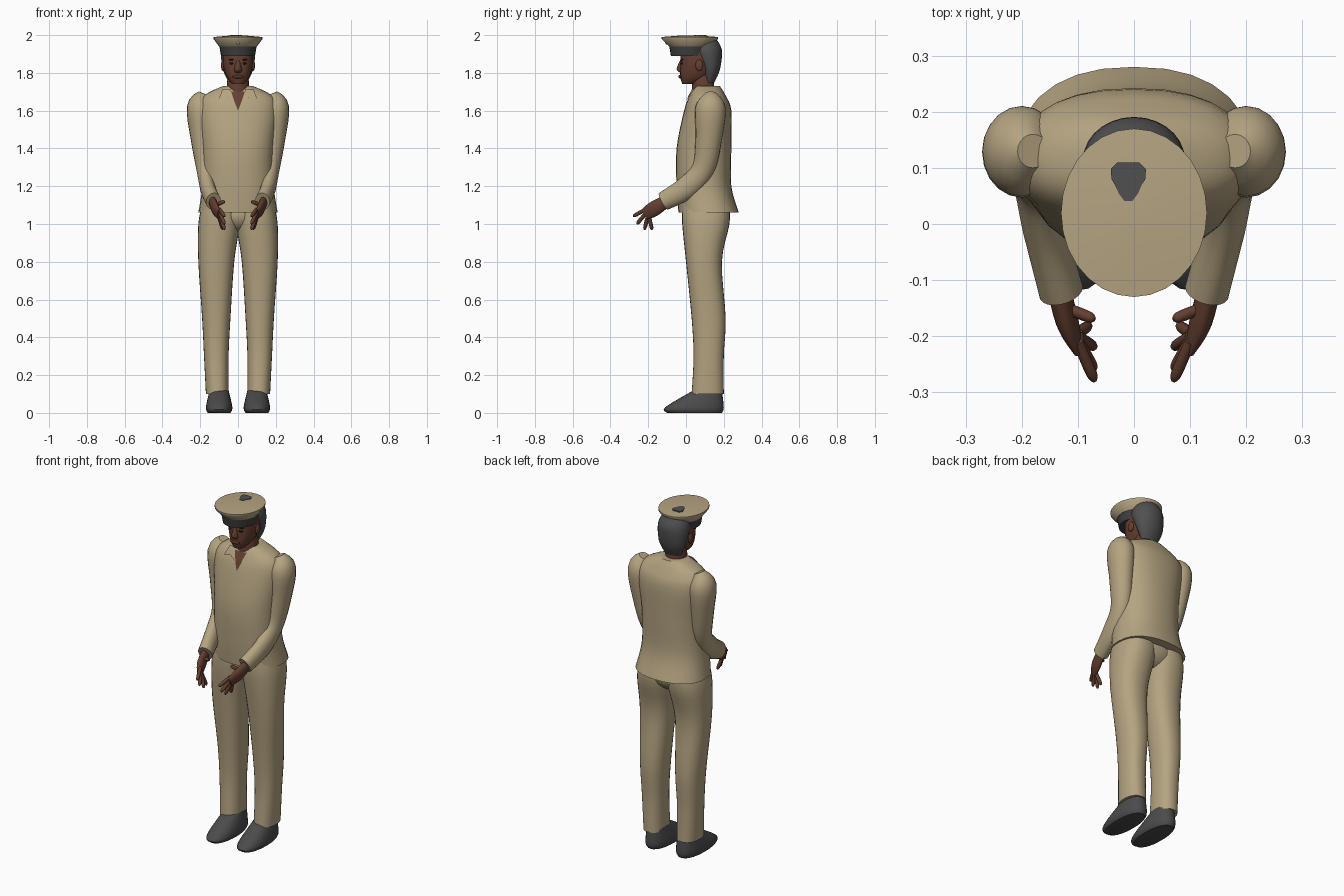
import bpy, bmesh
from math import sin, cos, pi, radians, copysign
from mathutils import Vector

if "Cube" in bpy.data.objects:
    bpy.data.objects.remove(bpy.data.objects["Cube"])


def material(name, red, green, blue):
    mat = bpy.data.materials.new(name)
    mat.use_nodes = True
    mat.diffuse_color = (red, green, blue, 1)
    shader = mat.node_tree.nodes["Principled BSDF"]
    shader.inputs["Base Color"].default_value = mat.diffuse_color
    shader.inputs["Roughness"].default_value = 0.8
    return mat


KHAKI = material("khaki cloth", 0.46, 0.37, 0.22)
SKIN = material("brown skin", 0.13, 0.05, 0.03)
LIPS = material("lip brown", 0.1, 0.03, 0.02)
HAIR = material("grey hair", 0.08, 0.08, 0.08)
BAND = material("dark band", 0.05, 0.05, 0.05)
SHOE = material("shoe leather", 0.07, 0.07, 0.07)
EYE = material("eye black", 0.01, 0.01, 0.01)


def finish(name, bm, mat, mirror=False):
    """Turn the bmesh into a smooth shaded object, mirrored if asked."""
    bmesh.ops.recalc_face_normals(bm, faces=bm.faces)
    mesh = bpy.data.meshes.new(name)
    bm.to_mesh(mesh)
    bm.free()
    mesh.materials.append(mat)
    obj = bpy.data.objects.new(name, mesh)
    bpy.context.collection.objects.link(obj)
    bpy.ops.object.select_all(action="DESELECT")
    obj.select_set(True)
    bpy.context.view_layer.objects.active = obj
    bpy.ops.object.shade_smooth_by_angle(angle=radians(45))
    if mirror:
        modifier = obj.modifiers.new("Mirror", "MIRROR")
        modifier.use_mirror_merge = False
    return obj


def smooth_rows(rows, steps):
    """Fill in rows along a spline that passes through the given ones."""
    keys = [Vector(row) for row in rows]
    padded = [keys[0]] + keys + [keys[-1]]
    result = []
    for before, start, end, after in zip(padded, padded[1:], padded[2:], padded[3:]):
        for step in range(steps):
            t = step / steps
            leave, arrive = (end - before) / 2, (after - start) / 2
            cubic = (start - end) * 2 + leave + arrive
            square = (end - start) * 3 - leave * 2 - arrive
            result.append(start + leave * t + square * t**2 + cubic * t**3)
    return result + [keys[-1]]


def skin_rings(rings):
    """Bridge successive rings of points and cap both ends."""
    bm = bmesh.new()
    loops = [[bm.verts.new(point) for point in ring] for ring in rings]
    count = len(loops[0])
    for low, high in zip(loops, loops[1:]):
        for i in range(count):
            j = (i + 1) % count
            bm.faces.new((low[i], low[j], high[j], high[i]))
    bm.faces.new(loops[0])
    bm.faces.new(loops[-1])
    return bm


def loft(name, rows, mat, mirror=False, power=2.3, sides=28, steps=4):
    """Stack rounded sections: height, front, back, right and left limits."""
    def rounded(value):
        return copysign(abs(value) ** (2 / power), value)

    rings = []
    for z, front, back, right, left in smooth_rows(rows, steps):
        angles = [2 * pi * i / sides for i in range(sides)]
        rings.append([((left + right + (left - right) * rounded(cos(a))) / 2,
                       (back + front + (back - front) * rounded(sin(a))) / 2,
                       z) for a in angles])
    return finish(name, skin_rings(rings), mat, mirror)


def centred(name, rows, mat, **options):
    """Loft whose rows give one half width instead of two limits."""
    rows = [(z, front, back, -half, half) for z, front, back, half in rows]
    return loft(name, rows, mat, **options)


def limb(name, rows, mat, sides=20):
    """Mirrored tube along a path: x, y, z, half width, half depth."""
    rows = smooth_rows(rows, 4)
    points = [Vector(row[:3]) for row in rows]
    befores, afters = points[:1] + points[:-1], points[1:] + points[-1:]
    rings = []
    for point, before, after, row in zip(points, befores, afters, rows):
        along = (after - before).normalized()
        side = Vector((1, 0, 0))
        side = (side - along * side.dot(along)).normalized()
        up = along.cross(side)
        angles = [2 * pi * i / sides for i in range(sides)]
        rings.append([point + side * row[3] * cos(a) + up * row[4] * sin(a)
                      for a in angles])
    return finish(name, skin_rings(rings), mat, mirror=True)


def ball(name, centre, size, mat, mirror=False):
    bm = bmesh.new()
    bmesh.ops.create_uvsphere(bm, u_segments=20, v_segments=12, radius=1)
    bmesh.ops.scale(bm, vec=size, verts=bm.verts)
    bmesh.ops.translate(bm, vec=centre, verts=bm.verts)
    return finish(name, bm, mat, mirror)


def overlay(name, outline, target, mat, offset):
    """Mirrored thin patch, drawn from the front and laid on the target."""
    bm = bmesh.new()
    bm.faces.new([bm.verts.new((x, -0.3, z)) for x, z in outline])
    bmesh.ops.triangulate(bm, faces=bm.faces)
    bmesh.ops.subdivide_edges(bm, edges=bm.edges, cuts=6, use_grid_fill=True)
    wrap = finish(name, bm, mat, mirror=True).modifiers.new("Lay", "SHRINKWRAP")
    wrap.target = target
    wrap.wrap_method = "PROJECT"
    wrap.use_project_y = True
    wrap.use_positive_direction = True
    wrap.wrap_mode = "ABOVE_SURFACE"
    wrap.offset = offset


# Trousers and shoes
loft("trouser_legs", [
    (0.1, 0.03, 0.2, 0.05, 0.17), (0.3, 0.04, 0.2, 0.05, 0.18),
    (0.5, 0.03, 0.21, 0.04, 0.19), (0.8, 0, 0.19, 0.02, 0.21),
    (1, -0.02, 0.23, -0.01, 0.21), (1.1, -0.02, 0.23, -0.01, 0.19)],
    KHAKI, mirror=True)
ball("trouser_seat", (0, 0.11, 1.05), (0.18, 0.12, 0.1), KHAKI)
loft("shoes", [
    (0, -0.1, 0.19, 0.04, 0.16), (0.03, -0.11, 0.2, 0.03, 0.17),
    (0.12, 0.04, 0.19, 0.05, 0.15)], SHOE, mirror=True)

# Jacket with sleeves, open neck and collar
jacket = centred("jacket", [
    (1.06, -0.04, 0.28, 0.21), (1.2, -0.05, 0.24, 0.19),
    (1.4, -0.05, 0.24, 0.19), (1.6, -0.01, 0.24, 0.21),
    (1.68, 0.02, 0.21, 0.18), (1.73, 0.05, 0.18, 0.08)], KHAKI)
limb("sleeves", [
    (0.18, 0.13, 1.69, 0.03, 0.03), (0.2, 0.13, 1.62, 0.07, 0.08),
    (0.19, 0.12, 1.45, 0.06, 0.07), (0.17, 0.09, 1.29, 0.05, 0.06),
    (0.16, 0, 1.19, 0.04, 0.06), (0.13, -0.12, 1.12, 0.04, 0.05)], KHAKI)
overlay("neck_opening", [(0, 1.6), (0.04, 1.7), (0, 1.7)], jacket, SKIN, 0.003)
overlay("collar_flaps", [(0.04, 1.71), (0.02, 1.65), (0.06, 1.67), (0.1, 1.66),
                         (0.08, 1.71)], jacket, KHAKI, 0.007)

# Hands with spread fingers
limb("palms", [(0.14, -0.09, 1.13, 0.02, 0.03), (0.12, -0.17, 1.08, 0.02, 0.04),
               (0.1, -0.22, 1.05, 0.01, 0.03)], SKIN)


def finger(name, base, tip):
    base, tip = Vector(base), Vector(tip)
    thick, thin = (0.01, 0.01), (0.004, 0.004)
    limb(name, [(*base, *thick), (*base.lerp(tip, 0.8), *thick), (*tip, *thin)],
         SKIN, sides=8)


tips = {"index": (0.07, -0.28, 1.04), "middle": (0.07, -0.26, 1),
        "ring": (0.07, -0.22, 0.97), "little": (0.08, -0.18, 0.97)}
for i, (label, tip) in enumerate(tips.items()):
    finger(label + "_fingers", (0.1, i / 200 - 0.21, 1.08 - i / 70), tip)
finger("thumbs", (0.12, -0.15, 1.1), (0.07, -0.17, 1.12))

# Head and face
ball("neck", (0, 0.09, 1.7), (0.06, 0.06, 0.2), SKIN)
centred("head", [
    (1.74, -0.02, 0.05, 0.03), (1.78, -0.03, 0.12, 0.06),
    (1.85, -0.03, 0.16, 0.08), (1.94, -0.03, 0.15, 0.08)], SKIN)
centred("nose", [(1.8, -0.03, 0, 0.02), (1.82, -0.05, 0, 0.02),
                 (1.87, -0.03, 0, 0.01)], SKIN, power=2)
ball("ears", (0.08, 0.07, 1.84), (0.01, 0.02, 0.03), SKIN, mirror=True)
ball("lips", (0, -0.03, 1.78), (0.03, 0.01, 0.01), LIPS)
ball("eyes", (0.03, -0.02, 1.85), (0.015, 0.008, 0.006), EYE, mirror=True)
ball("eyebrows", (0.03, -0.02, 1.87), (0.02, 0.008, 0.005), EYE, mirror=True)
centred("hair", [
    (1.75, 0.1, 0.15, 0.05), (1.82, 0.08, 0.18, 0.08),
    (1.92, 0.03, 0.19, 0.09), (1.98, 0.06, 0.16, 0.06)], HAIR, power=2)

# Cap with a worn patch on top
centred("cap_band", [(1.89, -0.08, 0.12, 0.09), (1.95, -0.09, 0.13, 0.1)],
        BAND, power=2)
centred("cap_crown", [
    (1.94, -0.09, 0.13, 0.1), (1.98, -0.13, 0.17, 0.13),
    (1.99, -0.13, 0.17, 0.13), (1.998, -0.03, 0.07, 0.04)],
    KHAKI, power=2, steps=1)
ball("cap_badge", (0, -0.1, 1.96), (0.01, 0.01, 0.01), KHAKI)
outline = []
for i in range(14):
    a = 2 * pi * i / 14
    reach = 1 + sin(3 * a) / 6
    outline.append(Vector((0.03 * reach * cos(a) - 0.01,
                           0.035 * reach * sin(a) + 0.08, 2)))
drop = Vector((0, 0, -0.008))
finish("cap_patch", skin_rings([outline, [point + drop for point in outline]]), HAIR)
